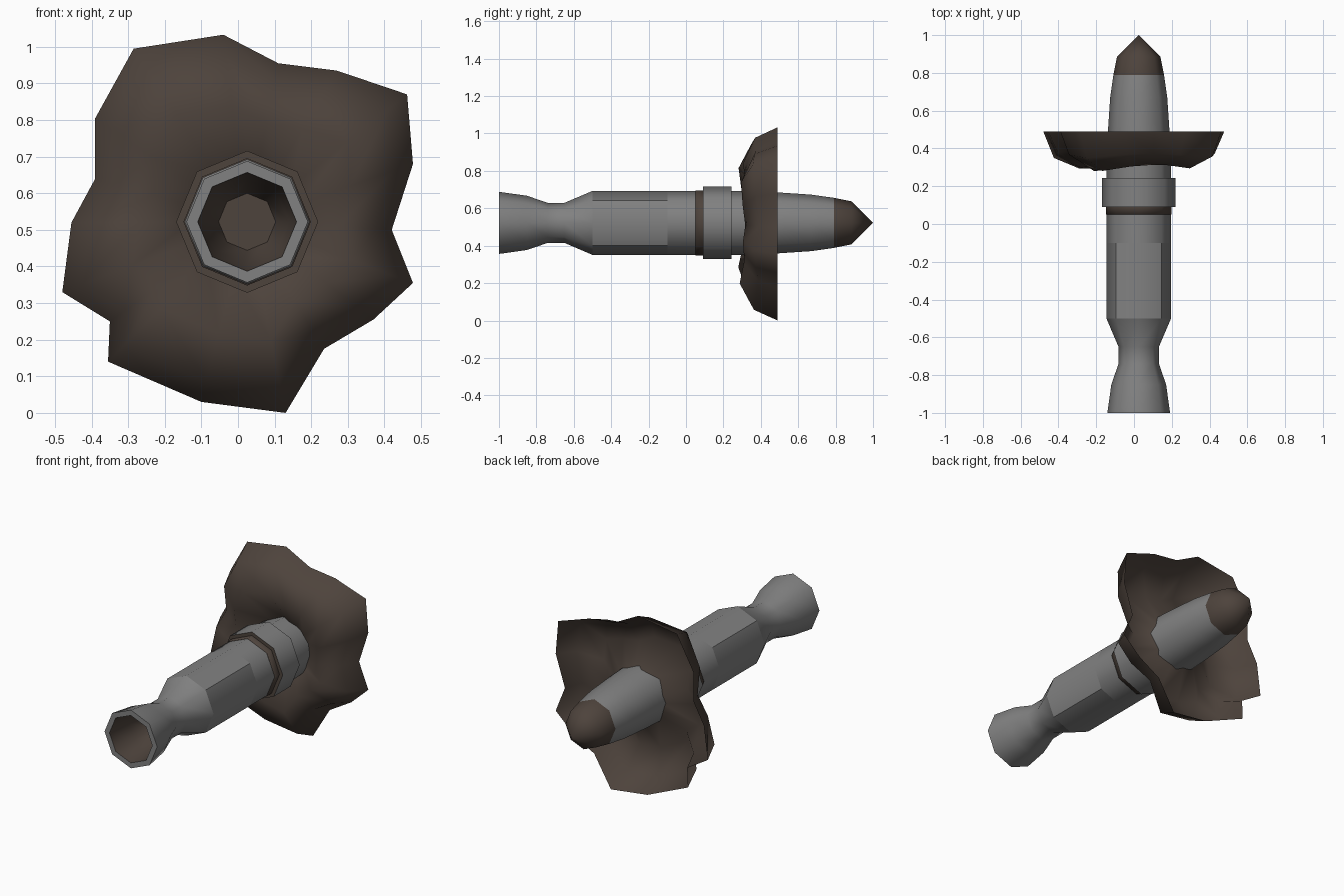
import bpy, bmesh, math, random

if "Cube" in bpy.data.objects:
    bpy.data.objects.remove(bpy.data.objects["Cube"])

random.seed(4)
CX, CZ = 0.025, 0.522      # long axis of the shell (parallel to y)


def material(name, col):
    m = bpy.data.materials.new(name)
    m.diffuse_color = (*col, 1)
    m.use_nodes = True
    m.node_tree.nodes["Principled BSDF"].inputs["Base Color"].default_value = m.diffuse_color
    return m


GREY = material("steel grey", (0.22, 0.22, 0.22))
BROWN = material("dark brown", (0.075, 0.056, 0.045))


def loft(name, rings, closed_end=False, mat_rule=None, crease_odd=False):
    """Skin a list of equal-length point rings; mat_rule takes the ring-segment index."""
    bm = bmesh.new()
    vs = [[bm.verts.new(p) for p in r] for r in rings]
    n = len(rings[0])
    for k in range(len(vs) - 1):
        for i in range(n):
            j = (i + 1) % n
            f = bm.faces.new([vs[k][i], vs[k][j], vs[k + 1][j], vs[k + 1][i]])
            f.material_index = mat_rule(k) if mat_rule else 0
            f.smooth = True
        if crease_odd:     # hard edges on every second corner
            for i in range(1, n, 2):
                bm.edges.get([vs[k][i], vs[k + 1][i]]).smooth = False
    if closed_end:
        f = bm.faces.new(vs[0])
        f.material_index = mat_rule(0) if mat_rule else 0
    bmesh.ops.remove_doubles(bm, verts=bm.verts, dist=1e-4)
    bmesh.ops.recalc_face_normals(bm, faces=bm.faces)
    me = bpy.data.meshes.new(name)
    bm.to_mesh(me)
    bm.free()
    me.materials.append(GREY)
    me.materials.append(BROWN)
    ob = bpy.data.objects.new(name, me)
    bpy.context.collection.objects.link(ob)
    return ob


def octagon(y, r):
    return [(CX + r * math.sin(i * math.pi / 4), y, CZ + r * math.cos(i * math.pi / 4))
            for i in range(8)]


def lathe(name, profile, **kw):
    return loft(name, [octagon(y, r) for y, r in profile], **kw)


def sharp(ob, angle):
    bpy.ops.object.select_all(action='DESELECT')
    ob.select_set(True)
    bpy.context.view_layer.objects.active = ob
    bpy.ops.object.shade_smooth_by_angle(angle=math.radians(angle))


# nozzle: brown hollow inside, grey rim and outside
nozzle = lathe("nozzle", [(-0.72, 0.078), (-0.85, 0.115), (-1.0, 0.135), (-1.0, 0.166),
                          (-0.85, 0.145), (-0.74, 0.107), (-0.65, 0.107), (-0.5, 0.171)],
               closed_end=True, mat_rule=lambda k: 1 if k < 2 else 0)
sharp(nozzle, 50)

# middle of the body with four hard edges
lathe("faceted_body", [(-0.5, 0.171), (-0.1, 0.171)], crease_odd=True)

# smooth forward body tapering into a brown pointed nose
lathe("forward_body", [(-0.1, 0.171), (0.3, 0.171), (0.49, 0.163), (0.67, 0.151),
                       (0.79, 0.134), (0.885, 0.115), (1.0, 0.00001)],
      mat_rule=lambda k: 1 if k >= 4 else 0)

# brown groove ring and raised collar with brown front face
lathe("groove_ring", [(0.05, 0.17), (0.05, 0.174), (0.09, 0.174)], mat_rule=lambda k: 1)
collar = lathe("collar", [(0.09, 0.165), (0.09, 0.194), (0.243, 0.194), (0.243, 0.165)],
               mat_rule=lambda k: 1 if k == 0 else 0)
sharp(collar, 50)

# ragged bowl-shaped sheet around the body, open toward the nose
outline = [(-.04, 1.033), (.11, .955), (.27, .935), (.462, .87), (.478, .68), (.42, .5),
           (.478, .355), (.37, .255), (.235, .175), (.13, .0), (-.1, .03), (-.355, .14),
           (-.35, .25), (-.48, .33), (-.455, .52), (-.39, .64), (-.39, .805), (-.285, .995)]
polar = [(math.hypot(x - CX, z - CZ), math.atan2(x - CX, z - CZ)) for x, z in outline]


def sheet_ring(scale, y, wobble):
    ring = []
    for r, a in polar:
        rr = r * scale if scale > 0 else 0.155
        lobe = (0.48 - r) * 0.2 if 0 < scale < 1 else 0
        ring.append((CX + rr * math.sin(a), min(0.49, y + lobe + random.uniform(-wobble, wobble)),
                     CZ + rr * math.cos(a)))
    return ring


loft("torn_sheet", [sheet_ring(1.0, 0.49, 0), sheet_ring(0.89, 0.37, 0.01),
                    sheet_ring(0.62, 0.302, 0.012), sheet_ring(0, 0.385, 0.015)],
     mat_rule=lambda k: 1)
